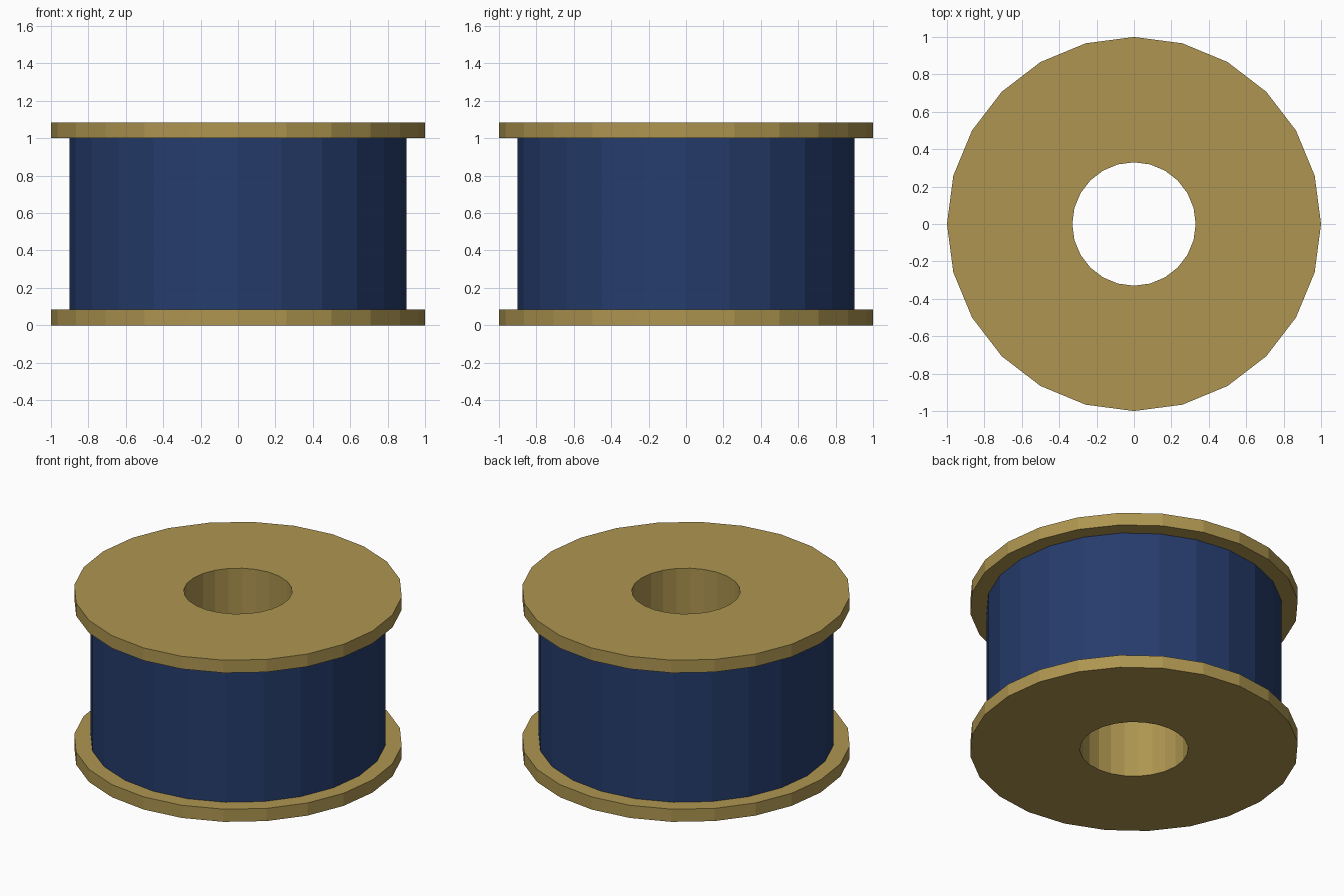
import bpy, math

if "Cube" in bpy.data.objects:
    bpy.data.objects.remove(bpy.data.objects["Cube"])

SIDES = 24


def material(name, colour):
    m = bpy.data.materials.new(name)
    m.diffuse_color = (*colour, 1)
    m.use_nodes = True
    m.node_tree.nodes["Principled BSDF"].inputs["Base Color"].default_value = m.diffuse_color
    return m


def lathe(name, profile, mat):
    """Spin a closed (radius, height) profile around z."""
    n = len(profile)
    verts, faces = [], []
    for i in range(SIDES):
        a = 2 * math.pi * i / SIDES
        verts += [(r * math.cos(a), r * math.sin(a), z) for r, z in profile]
        j = (i + 1) % SIDES
        for k in range(n):
            l = (k + 1) % n
            faces.append((i * n + k, j * n + k, j * n + l, i * n + l))
    mesh = bpy.data.meshes.new(name)
    mesh.from_pydata(verts, [], faces)
    mesh.materials.append(mat)
    ob = bpy.data.objects.new(name, mesh)
    bpy.context.collection.objects.link(ob)
    return ob


wood = material("golden wood", (0.42, 0.30, 0.08))
blue = material("navy thread", (0.019, 0.045, 0.15))

HEIGHT, RIM = 1.085, 0.085
HOLE, CORE, WOUND, FLANGE = 0.33, 0.45, 0.90, 1.0

# Spool: two flanges joined by a hollow core
lathe("spool", [(HOLE, 0), (FLANGE, 0), (FLANGE, RIM), (CORE, RIM),
                (CORE, HEIGHT - RIM), (FLANGE, HEIGHT - RIM),
                (FLANGE, HEIGHT), (HOLE, HEIGHT)], wood)

# Thread wound between the flanges
lathe("thread", [(CORE, RIM), (WOUND, RIM), (WOUND, HEIGHT - RIM),
                 (CORE, HEIGHT - RIM)], blue)
